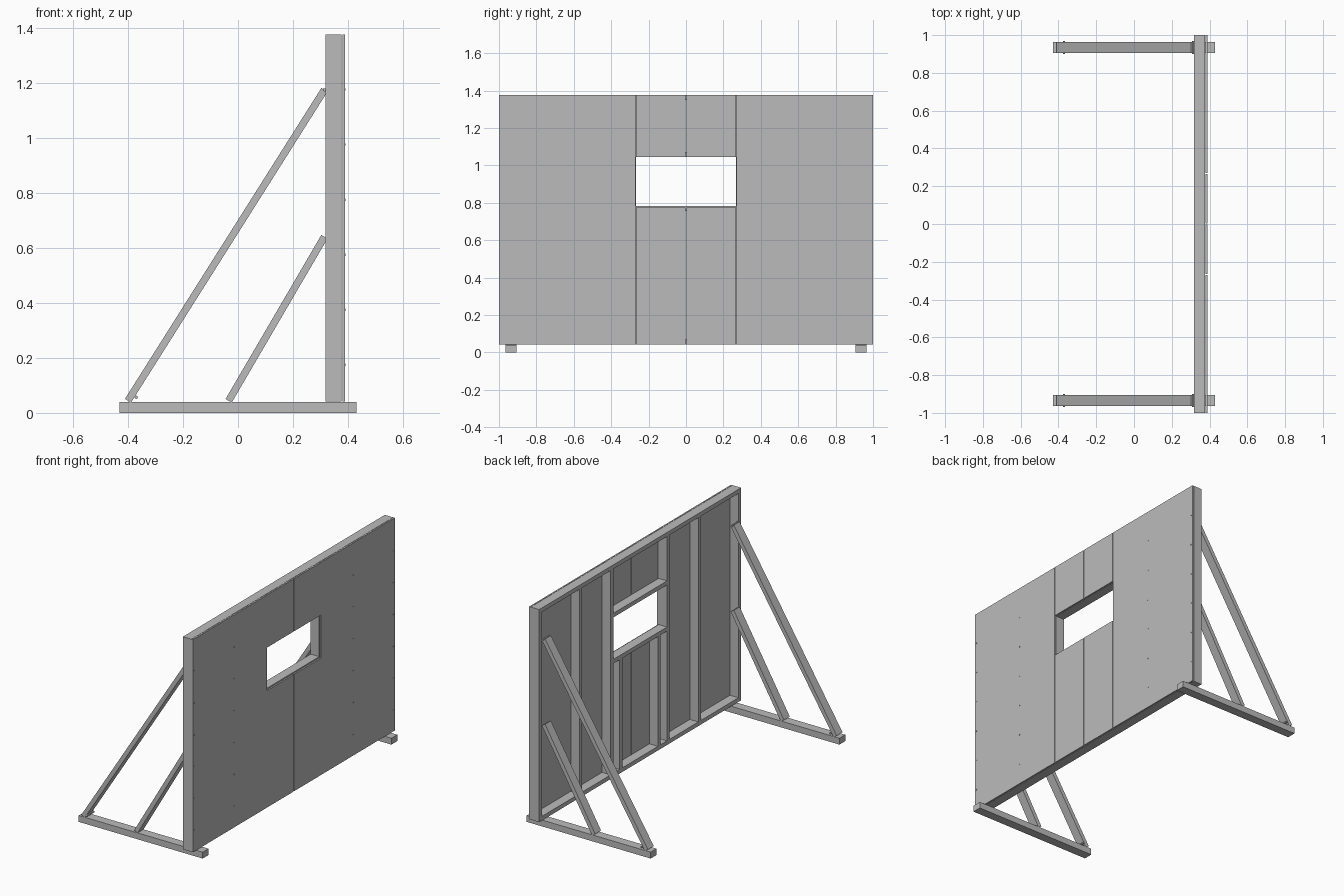
import bpy
from math import atan2, hypot, pi
from mathutils import Vector

cube = bpy.data.objects.get("Cube")
if cube:
    bpy.data.objects.remove(cube, do_unlink=True)

GREY = (0.5, 0.5, 0.5, 1)
mat = bpy.data.materials.new("plain grey")
mat.use_nodes = True
mat.diffuse_color = GREY
mat.node_tree.nodes["Principled BSDF"].inputs["Base Color"].default_value = GREY


def box(name, x, y, z):
    """Box from three (low, high) ranges."""
    spans = (x, y, z)
    bpy.ops.mesh.primitive_cube_add(size=1, location=[sum(s) / 2 for s in spans])
    ob = bpy.context.object
    ob.name = name
    size = Vector([s[1] - s[0] for s in spans])
    for v in ob.data.vertices:
        v.co *= size
    ob.data.materials.append(mat)
    return ob


def brace(name, start, end, y):
    """Sloping timber in the xz plane, cut square at both ends."""
    dx, dz = end[0] - start[0], end[1] - start[1]
    half = hypot(dx, dz) / 2
    ob = box(name, (-half, half), (-FOOT / 2, FOOT / 2), (-T / 2, T / 2))
    ob.location = ((start[0] + end[0]) / 2, y, (start[1] + end[1]) / 2)
    ob.rotation_euler.y = -atan2(dz, dx)


def pin(name, loc, rot, radius, depth):
    bpy.ops.mesh.primitive_cylinder_add(vertices=8, radius=radius, depth=depth,
                                        location=loc, rotation=rot)
    bpy.context.object.name = name
    bpy.context.object.data.materials.append(mat)


T = 0.026                      # timber thickness
FOOT = 0.058                   # foot and brace width
FRAME = (0.318, 0.377)         # depth of the timber frame
BOARD = (0.379, 0.388)         # depth of the cladding
BASE, TOP = 0.042, 1.375
SILL, HEAD, OPEN = 0.782, 1.045, 0.266

# Top and bottom plates
box("bottom_plate", FRAME, (-1, 1), (BASE, BASE + T))
box("top_plate", FRAME, (-1, 1), (TOP - T, TOP))

# Window sill and header
box("window_sill", FRAME, (-OPEN, OPEN), (SILL - T, SILL))
box("window_header", FRAME, (-OPEN, OPEN), (HEAD, HEAD + T))

for side, s in (("left", 1), ("right", -1)):
    # Full-height studs
    for name, y in (("end", 1 - T / 2), ("middle", 0.59), ("window", OPEN + T / 2)):
        box(f"{side}_{name}_stud", FRAME, (s * y - T / 2, s * y + T / 2),
            (BASE + T, TOP - T))
    # Short stud below the sill
    box(f"{side}_short_stud", FRAME, (s * 0.19 - T / 2, s * 0.19 + T / 2),
        (BASE + T, SILL - T))

    # Cladding boards with narrow seams
    def clad(name, a, b, z):
        box(f"{side}_{name}", BOARD, sorted((s * a, s * b)), z)
    clad("wide_board", OPEN + 0.003, 1, (BASE, TOP))
    clad("lower_board", 0.003, OPEN, (BASE, 0.775))
    clad("upper_board", 0.003, OPEN, (HEAD, TOP))

    # Screw heads in the cladding
    for y in (0.59, 0.987):
        for i in range(6):
            pin(f"{side}_screw", (BOARD[1], s * y, 0.175 + 0.2 * i),
                (0, pi / 2, 0), 0.004, 0.004)

    # Foot, braces and the pins holding the long brace
    y = s * 0.935
    box(f"{side}_foot", (-0.43, 0.43), (y - FOOT / 2, y + FOOT / 2), (0, 0.04))
    brace(f"{side}_long_brace", (-0.4, 0.044), (0.314, 1.174), y)
    brace(f"{side}_short_brace", (-0.034, 0.044), (0.314, 0.64), y)
    for x, z in ((-0.37, 0.057), (0.314, 1.174)):
        pin(f"{side}_brace_pin", (x, y, z), (pi / 2, 0, 0), 0.006, FOOT + 0.012)
